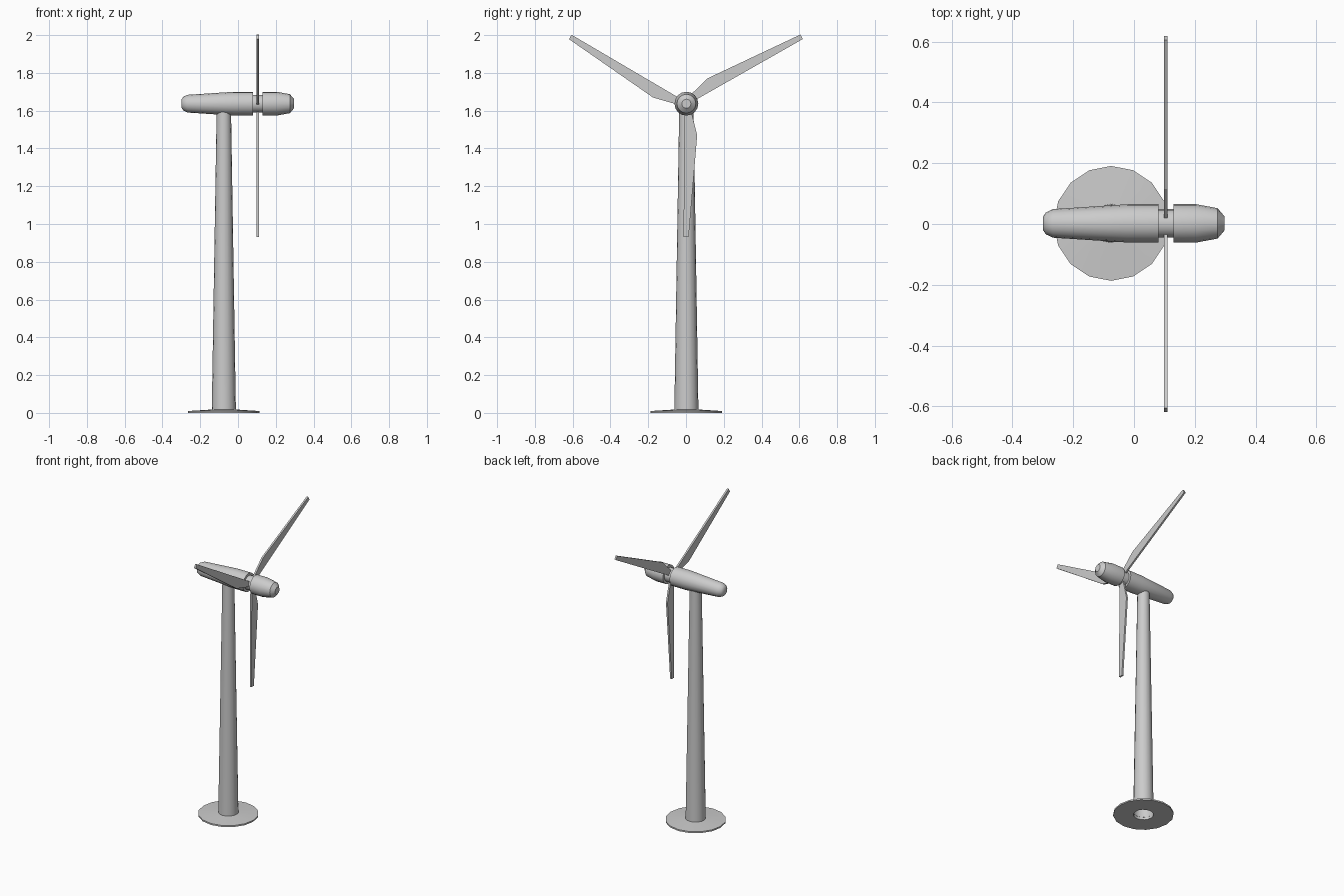
import bpy
import bmesh
from math import cos, sin, pi, radians

if "Cube" in bpy.data.objects:
    bpy.data.objects.remove(bpy.data.objects["Cube"], do_unlink=True)

grey = bpy.data.materials.new("light grey")
grey.use_nodes = True
grey.diffuse_color = (0.6, 0.6, 0.6, 1)
grey.node_tree.nodes["Principled BSDF"].inputs["Base Color"].default_value = (0.6, 0.6, 0.6, 1)

HUB_Z = 1.637
TOWER_X = -0.075
SIDES = 16


def finish(name, bm, location, smooth_angle=None):
    mesh = bpy.data.meshes.new(name)
    bm.to_mesh(mesh)
    bm.free()
    mesh.materials.append(grey)
    obj = bpy.data.objects.new(name, mesh)
    obj.location = location
    bpy.context.collection.objects.link(obj)
    if smooth_angle:
        bpy.ops.object.select_all(action='DESELECT')
        obj.select_set(True)
        bpy.context.view_layer.objects.active = obj
        bpy.ops.object.shade_smooth_by_angle(angle=radians(smooth_angle))
    return obj


def lathe(name, profile, location, along_x=False, caps=False):
    """Spin (position on axis, radius) points around the z or x axis."""
    bm = bmesh.new()
    rings = []
    for h, r in profile:
        ring = []
        for i in range(SIDES):
            a = 2 * pi * i / SIDES
            u, v = r * cos(a), r * sin(a)
            ring.append(bm.verts.new((h, u, v) if along_x else (u, v, h)))
        rings.append(ring)
    for a, b in zip(rings, rings[1:]):
        for i in range(SIDES):
            j = (i + 1) % SIDES
            bm.faces.new((a[i], a[j], b[j], b[i]))
    if caps:
        bm.faces.new(rings[0][::-1])
        bm.faces.new(rings[-1])
    return finish(name, bm, location, 35)


# Foundation ring and hollow tapered tower
lathe("base_plate", [(0, 0.063), (0, 0.189), (0.01, 0.189), (0.018, 0.063)],
      (TOWER_X, 0.002, 0))
lathe("tower", [(0, 0.064), (1.61, 0.038)], (TOWER_X, 0.002, 0))

# Housing, shaft and nose, all on the rotor axis
axis = (0, 0.002, HUB_Z)
lathe("nacelle", [(-0.299, 0.022), (-0.29, 0.036), (-0.267, 0.047), (-0.02, 0.063), (0.08, 0.063)],
      axis, along_x=True, caps=True)
lathe("rotor_shaft", [(0.07, 0.047), (0.14, 0.047)], axis, along_x=True, caps=True)
lathe("nose_cone", [(0.13, 0.063), (0.205, 0.063), (0.275, 0.05), (0.297, 0.024)],
      axis, along_x=True, caps=True)

# Three flat blades: (distance from axis, offset across the blade)
outline = [(0.03, -0.008), (0.707, -0.013), (0.707, 0.014), (0.167, 0.059), (0.03, 0.025)]
for n, side in enumerate(("lower", "back", "front")):
    t = radians(-90 + 120 * n)
    bm = bmesh.new()
    layers = [[bm.verts.new((x, r * cos(t) - w * sin(t), r * sin(t) + w * cos(t)))
               for r, w in outline] for x in (0.099, 0.111)]
    bm.faces.new(layers[0][::-1])
    bm.faces.new(layers[1])
    for i in range(len(outline)):
        j = (i + 1) % len(outline)
        bm.faces.new((layers[0][i], layers[0][j], layers[1][j], layers[1][i]))
    bmesh.ops.recalc_face_normals(bm, faces=bm.faces)
    finish(side + "_blade", bm, (0, 0, HUB_Z))
